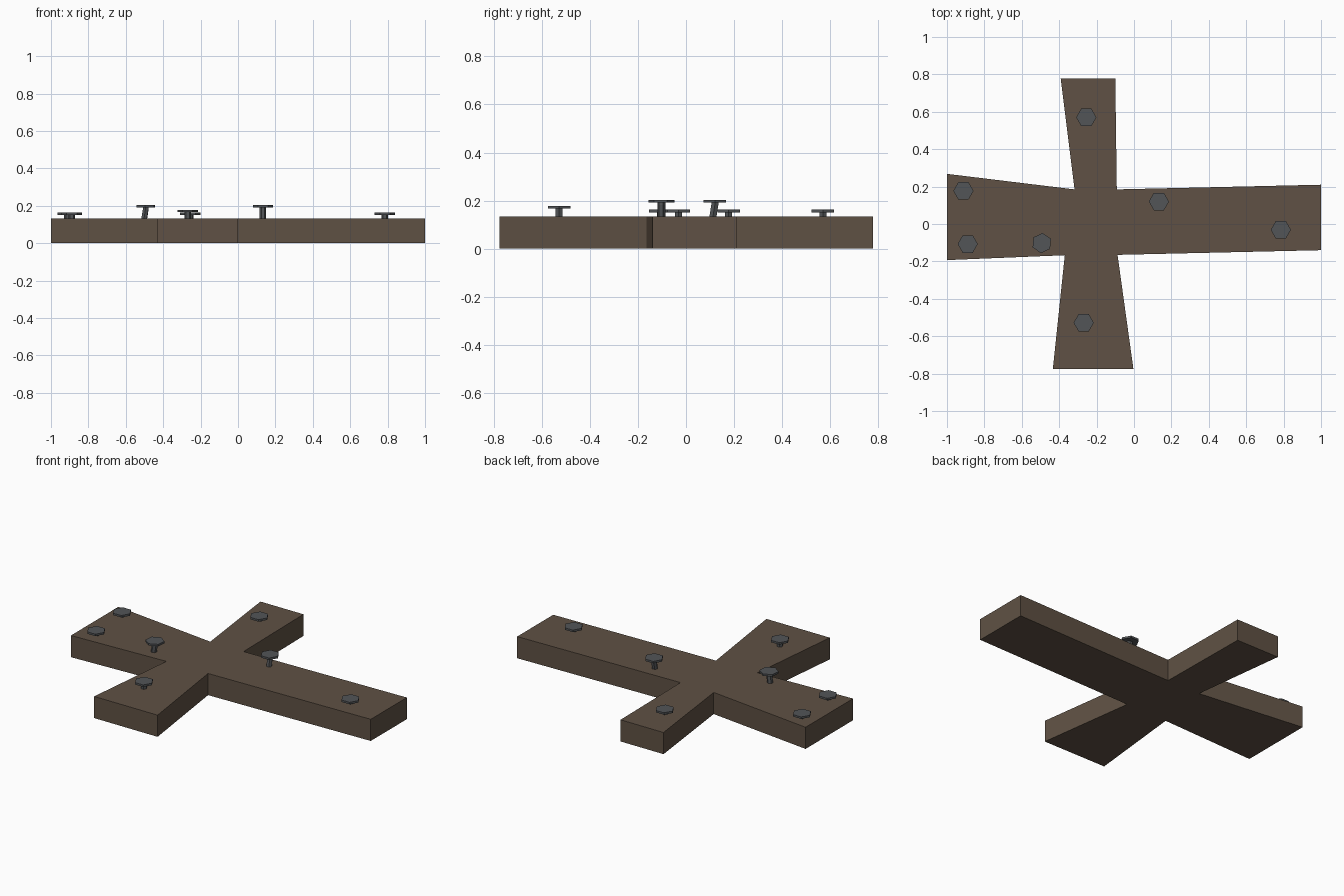
import bpy, bmesh
from math import cos, sin, radians, tau

if "Cube" in bpy.data.objects:
    bpy.data.objects.remove(bpy.data.objects["Cube"])

TOP = 0.133


def material(name, color):
    m = bpy.data.materials.new(name)
    m.diffuse_color = color
    m.use_nodes = True
    m.node_tree.nodes["Principled BSDF"].inputs["Base Color"].default_value = m.diffuse_color
    return m


def add_object(name, bm, mat):
    bmesh.ops.recalc_face_normals(bm, faces=bm.faces)
    mesh = bpy.data.meshes.new(name)
    bm.to_mesh(mesh)
    bm.free()
    mesh.materials.append(mat)
    ob = bpy.data.objects.new(name, mesh)
    bpy.context.collection.objects.link(ob)
    return ob


def loft(bm, rings):
    """Skin a list of equal-sized vertex rings and cap both ends."""
    vs = [[bm.verts.new(p) for p in ring] for ring in rings]
    n = len(vs[0])
    for a, b in zip(vs, vs[1:]):
        for i in range(n):
            j = (i + 1) % n
            bm.faces.new((a[i], a[j], b[j], b[i]))
    bm.faces.new(vs[0][::-1])
    bm.faces.new(vs[-1])


def hexagon(x, y, z, r, turn=0):
    return [(x + r * cos(tau * i / 6 + turn), y + r * sin(tau * i / 6 + turn), z)
            for i in range(6)]


wood = material("dark_wood", (0.115, 0.083, 0.058, 1))
iron = material("iron", (0.085, 0.09, 0.095, 1))

# Crossed planks: one uneven cross outline, extruded
outline = [(-1, 0.268), (-0.318, 0.185), (-0.392, 0.778), (-0.10, 0.778),
           (-0.092, 0.185), (1, 0.21), (1, -0.14), (-0.088, -0.165),
           (-0.003, -0.776), (-0.434, -0.776), (-0.37, -0.167), (-1, -0.193)]
bm = bmesh.new()
loft(bm, [[(x, y, z) for x, y in outline] for z in (0, TOP)])
add_object("crossed_planks", bm, wood)


# Nails: hexagonal shaft, slightly bent on some, with a flat hexagonal head
def nail(name, x, y, top, turn=0, lean=(0, 0)):
    under = top - 0.012
    knee = TOP + (under - TOP) * 0.85
    fx, fy = x - lean[0], y - lean[1]
    bm = bmesh.new()
    loft(bm, [hexagon(fx, fy, TOP - 0.015, 0.017, turn),
              hexagon(fx, fy, TOP, 0.017, turn),
              hexagon(x, y, knee, 0.017, turn),
              hexagon(x, y, under, 0.017, turn)])
    loft(bm, [hexagon(x, y, z, 0.054, turn) for z in (under, top)])
    add_object(name, bm, iron)


nails = [(-0.912, 0.177, 0.163), (-0.889, -0.107, 0.163),
         (-0.255, 0.57, 0.163), (0.785, -0.031, 0.163),
         (-0.269, -0.528, 0.178), (0.133, 0.12, 0.203, 0, (0, 0.008)),
         (-0.493, -0.102, 0.203, radians(25), (0.008, 0))]
for i, args in enumerate(nails, 1):
    nail(f"nail_{i}", *args)
